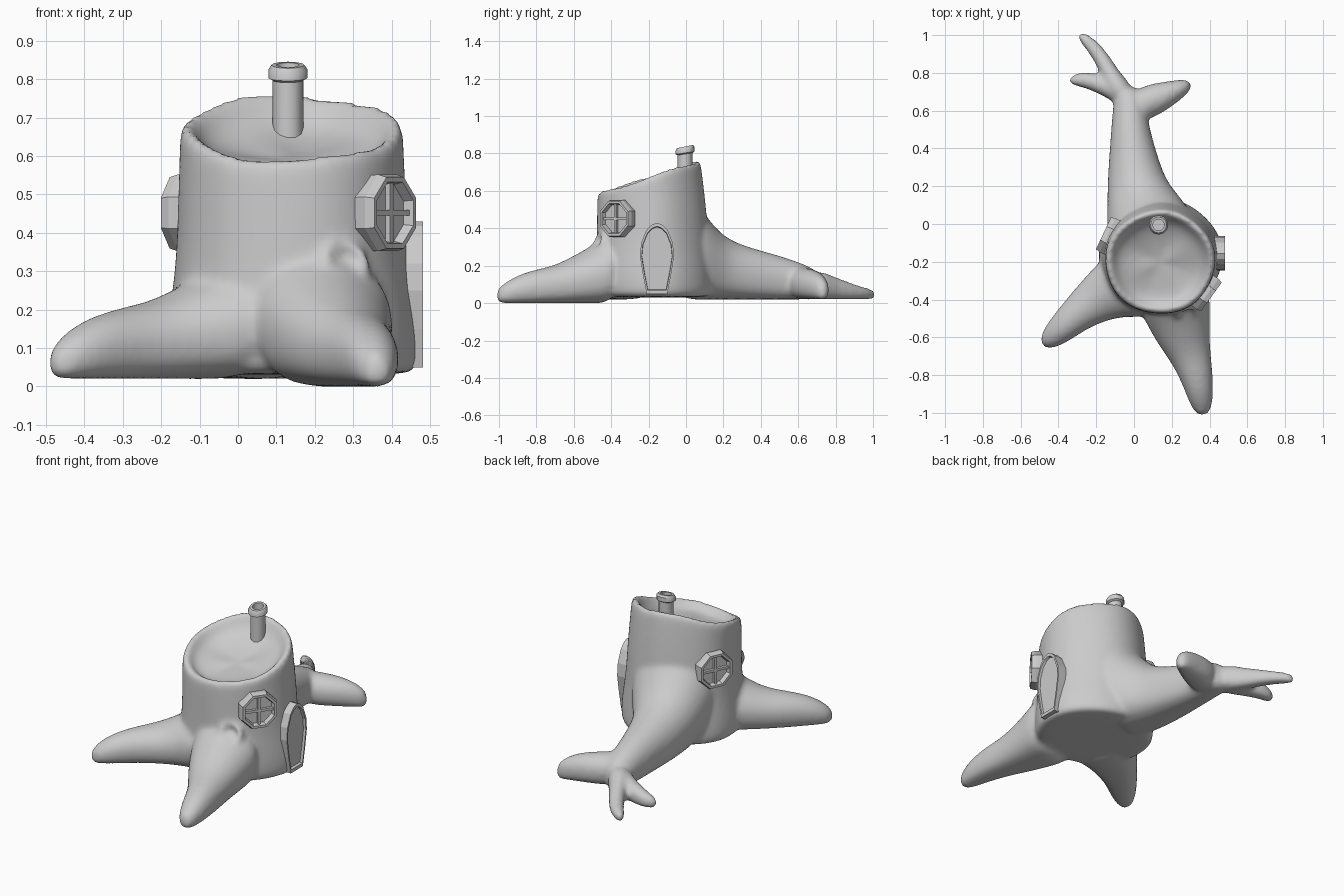
import bpy, bmesh, math
from mathutils import Vector

if "Cube" in bpy.data.objects:
    bpy.data.objects.remove(bpy.data.objects["Cube"])


def loft(bm, rings):
    """Skin a list of equal-length closed rings and cap both ends."""
    vs = [[bm.verts.new(p) for p in r] for r in rings]
    n = len(vs[0])
    faces = [bm.faces.new((a[i], a[(i + 1) % n], b[(i + 1) % n], b[i]))
             for a, b in zip(vs, vs[1:]) for i in range(n)]
    faces += [bm.faces.new(vs[0][::-1]), bm.faces.new(vs[-1])]
    bmesh.ops.recalc_face_normals(bm, faces=faces)


def finish(bm, name):
    me = bpy.data.meshes.new(name)
    bm.to_mesh(me)
    bm.free()
    ob = bpy.data.objects.new(name, me)
    bpy.context.collection.objects.link(ob)
    return ob


def circle(n, r=1.0, off=0.0):
    return [(r * math.cos(off + 2 * math.pi * i / n), r * math.sin(off + 2 * math.pi * i / n))
            for i in range(n)]


def facing(center, normal):
    m = Vector(normal).to_track_quat('Z', 'Y').to_matrix().to_4x4()
    m.translation = Vector(center)
    return m


def panel(bm, m, outline, steps):
    """Stack scaled copies of an outline along the local normal."""
    loft(bm, [[m @ Vector((u * s, v * s, d)) for u, v in outline] for s, d in steps])


def root(bm, pts, bottom=0.02):
    """Root tube through (x, y, top z, half width) with a flattened underside."""
    rings = []
    for i, (x, y, top, w) in enumerate(pts):
        a, b = pts[max(i - 1, 0)], pts[min(i + 1, len(pts) - 1)]
        t = Vector((b[0] - a[0], b[1] - a[1])).normalized()
        mid = (top + bottom) / 2
        ring = []
        for c, s in circle(16, 1.03):
            if s < 0:  # squarer lower half
                c, s = math.copysign(abs(c) ** 0.75, c), -abs(s) ** 0.75
            ring.append((x + t.y * w * c, y - t.x * w * c, mid + (top - mid) * s))
        rings.append(ring)
    loft(bm, rings)


# stump: trunk with slanted hollow top (z, slant, cx, cy, rx, ry)
bm = bmesh.new()
trunk = [(.03, 0, .14, -.17, .30, .28), (.04, 0, .14, -.17, .33, .31),
         (.15, 0, .14, -.175, .33, .31), (.30, 0, .14, -.18, .305, .30),
         (.45, .1, .14, -.185, .30, .295), (.60, .25, .138, -.195, .293, .283),
         (.665, .32, .138, -.2, .292, .277), (.682, .33, .138, -.2, .277, .262),
         (.665, .33, .138, -.2, .252, .24), (.615, .3, .138, -.2, .225, .215),
         (.595, .25, .138, -.2, .12, .12), (.59, .2, .138, -.2, .03, .03)]
rings = []
for z, k, cx, cy, rx, ry in trunk:
    ring = []
    for i, (c, s) in enumerate(circle(32)):
        a = 2 * math.pi * i / 32
        f = 1 + .012 * math.sin(5 * a + .6)
        ring.append((cx + rx * c * f, cy + ry * s * f,
                     z + k * (ry * s + .02 * math.sin(4 * a))))
    rings.append(ring)
loft(bm, rings)

# roots: back with three forks, front left, front right
root(bm, [(.09, -.05, .62, .24), (.06, .06, .52, .21), (.02, .17, .37, .165), (0, .3, .305, .137),
          (-.02, .5, .255, .1), (-.025, .64, .205, .085), (-.035, .73, .16, .06)])
root(bm, [(-.02, .6, .2, .07), (.08, .65, .185, .09), (.17, .685, .175, .07),
          (.24, .715, .15, .05), (.28, .735, .12, .035), (.30, .742, .095, .015)])
root(bm, [(-.04, .68, .18, .07), (-.13, .72, .14, .05), (-.24, .762, .115, .045),
          (-.30, .765, .095, .037), (-.345, .757, .075, .015)])
root(bm, [(-.05, .67, .19, .075), (-.115, .77, .15, .05), (-.16, .86, .115, .042),
          (-.21, .93, .09, .038), (-.255, .975, .08, .032), (-.295, 1.01, .065, .015)])
root(bm, [(.05, -.29, .34, .22), (-.09, -.33, .29, .17), (-.2, -.4, .225, .125),
          (-.3, -.475, .205, .095), (-.38, -.55, .18, .078), (-.44, -.605, .14, .06),
          (-.485, -.645, .09, .025)])
root(bm, [(.21, -.38, .40, .2), (.235, -.49, .31, .17), (.265, -.6, .25, .14),
          (.3, -.7, .2, .107), (.33, -.8, .18, .088), (.35, -.9, .15, .07),
          (.36, -.965, .11, .055), (.367, -1.015, .075, .025)], 0.0)

# broken branch knot on the front
panel(bm, facing((.275, -.46, .315), (.3, -.85, .4)), circle(16, .075),
      [(1.1, -.08), (1.05, -.02), (.9, .025), (.65, .03), (.45, -.005), (.15, -.02)])
stump = finish(bm, "tree_stump")
sub = stump.modifiers.new("round", 'SUBSURF')
sub.levels = sub.render_levels = 2
rem = stump.modifiers.new("merge", 'REMESH')
rem.mode, rem.voxel_size, rem.use_smooth_shade = 'VOXEL', 0.013, True
sm = stump.modifiers.new("blend", 'SMOOTH')
sm.factor, sm.iterations = 0.5, 10

# octagonal windows with cross bars
octagon = circle(8, .108, math.pi / 8)
for name, deg in (("front_window", -36), ("left_window", 155)):
    n = Vector((math.cos(math.radians(deg)), math.sin(math.radians(deg)), 0))
    m = facing(Vector((.14, -.19, .452)) + n * .298, n)
    bm = bmesh.new()
    panel(bm, m, octagon, [(.97, -.04), (1, .01), (.93, .035), (.8, .035), (.74, .008)])
    for w, h in ((.007, .082), (.082, .007)):
        panel(bm, m, [(-w, -h), (w, -h), (w, h), (-w, h)], [(1, 0), (1, .024)])
    finish(bm, name)

# arched door
half = [(.055, -.19), (.075, -.09), (.091, .01), (.085, .08), (.057, .15), (.03, .178)]
arch = half + [(0, .19)] + [(-u, v) for u, v in half[::-1]]
bm = bmesh.new()
panel(bm, facing((.43, -.155, .24), (1, 0, 0)), arch,
      [(1, -.06), (1, .052), (.9, .052), (.88, .038)])
finish(bm, "door")

# chimney with slanted collar (z, radius, slant)
bm = bmesh.new()
loft(bm, [[(.13 + x, -.005 + y, z + k * y) for x, y in circle(12, r)] for z, r, k in
          [(.60, .04, 0), (.797, .04, .15), (.803, .051, .15), (.825, .051, .2),
           (.837, .043, .2), (.837, .03, .2), (.72, .03, 0)]])
chimney = finish(bm, "chimney")
bpy.context.view_layer.objects.active = chimney
chimney.select_set(True)
bpy.ops.object.shade_smooth_by_angle(angle=math.radians(35))
